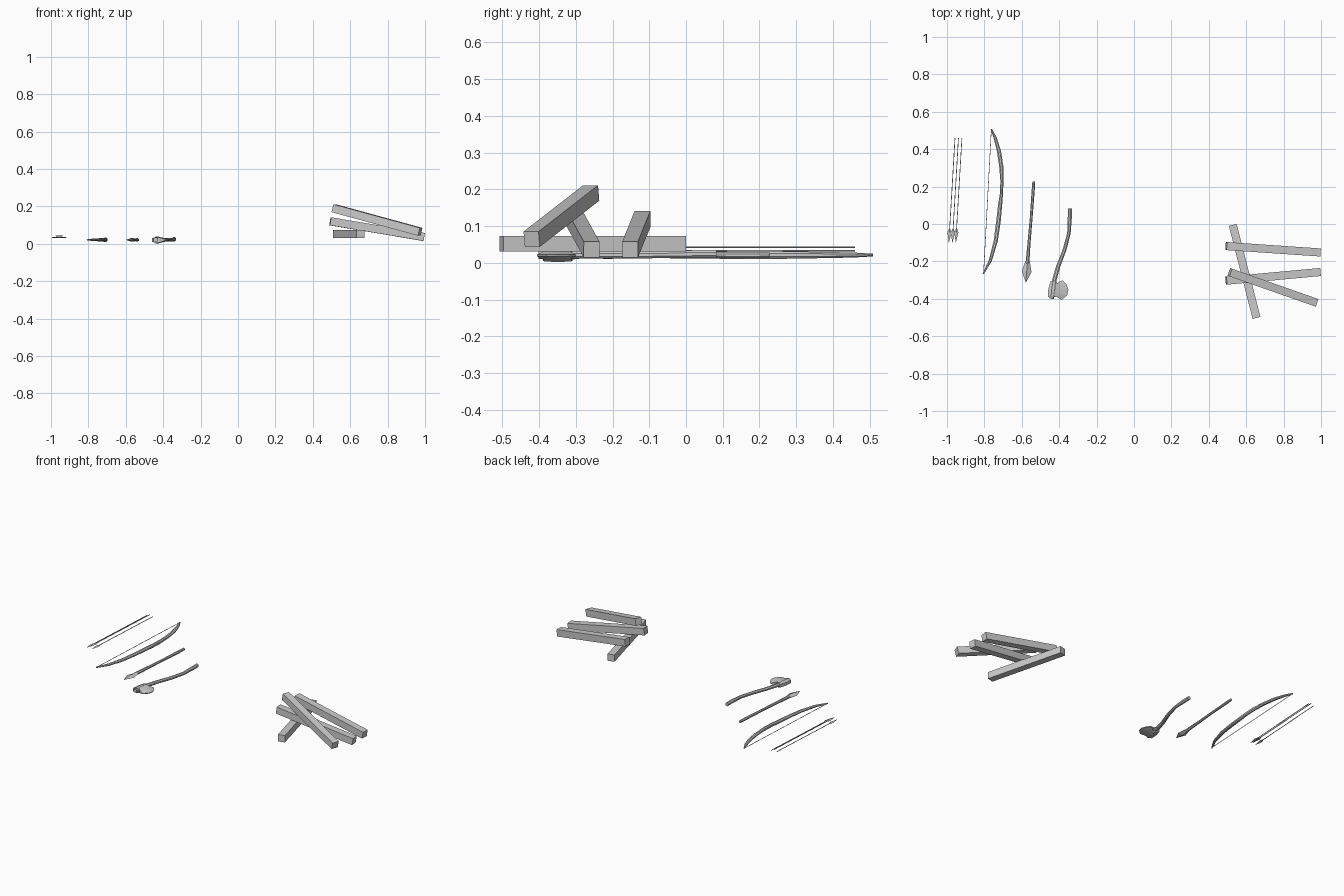
import bpy, bmesh, math
from mathutils import Vector


def finish(name, bm):
    bmesh.ops.recalc_face_normals(bm, faces=bm.faces)
    me = bpy.data.meshes.new(name)
    bm.to_mesh(me)
    bm.free()
    ob = bpy.data.objects.new(name, me)
    bpy.context.collection.objects.link(ob)
    return ob


def loft(name, stations, sides=8):
    """Tube through stations (x, y, z, half width, half height)."""
    bm = bmesh.new()
    pts = [Vector(s[:3]) for s in stations]
    rings = []
    for i, (p, s) in enumerate(zip(pts, stations)):
        d = (pts[min(i + 1, len(pts) - 1)] - pts[max(i - 1, 0)]).normalized()
        side = d.cross(Vector((0, 0, 1))).normalized()
        up = side.cross(d)
        rings.append([bm.verts.new(p + side * s[3] * math.cos(a) + up * s[4] * math.sin(a))
                      for a in [2 * math.pi * (k + 0.5 * (sides != 4)) / sides for k in range(sides)]])
    for a, b in zip(rings, rings[1:]):
        for k in range(sides):
            n = (k + 1) % sides
            bm.faces.new((a[k], a[n], b[n], b[k]))
    bm.faces.new(rings[0])
    bm.faces.new(rings[-1])
    return finish(name, bm)


def wedge(name, rim, root, z, root_h, rim_h):
    """Flat blade from a thick root line to a thin cutting rim."""
    bm = bmesh.new()
    n = len(rim)
    cols = []
    for i, r in enumerate(rim):
        t = i / (n - 1)
        q = [root[0][k] * (1 - t) + root[1][k] * t for k in (0, 1)]
        m = [q[k] * 0.5 + r[k] * 0.5 for k in (0, 1)]
        row = ((q, root_h), (m, (root_h + rim_h) * 0.5), (r, rim_h))
        cols.append([[bm.verts.new((p[0], p[1], z + s * h)) for p, h in row] for s in (1, -1)])
    for a, b in zip(cols, cols[1:]):
        for s in (0, 1):
            for j in (0, 1):
                bm.faces.new((a[s][j], a[s][j + 1], b[s][j + 1], b[s][j]))
        for j in (0, 2):
            bm.faces.new((a[0][j], b[0][j], b[1][j], a[1][j]))
    for c in (cols[0], cols[-1]):
        for j in (0, 1):
            bm.faces.new((c[0][j], c[0][j + 1], c[1][j + 1], c[1][j]))
    return finish(name, bm)


# Stack of square timbers
def beam(name, a, b, w=0.043):
    a, b = Vector(a), Vector(b)
    d = (b - a).normalized()
    side = d.cross(Vector((0, 0, 1))).normalized()
    up = side.cross(d)
    bm = bmesh.new()
    bmesh.ops.create_cube(bm, size=1)
    for v in bm.verts:
        c = v.co.copy()
        v.co = (a + b) / 2 + d * c.x * (b - a).length + side * c.y * w + up * c.z * w
    return finish(name, bm)


beam("timber_cross", (0.528, -0.005, 0.052), (0.655, -0.502, 0.052))
beam("timber_1", (0.493, -0.118, 0.12), (0.994, -0.152, 0.036))
beam("timber_2", (0.493, -0.303, 0.12), (0.994, -0.257, 0.036))
beam("timber_3", (0.512, -0.258, 0.190), (0.974, -0.42, 0.064))

# Arrows: thin shaft, flat head
for i, z in enumerate((0.033, 0.042, 0.033)):
    x0, x1 = -0.957 + 0.0185 * i, -0.99 + 0.0185 * i

    def at(y):
        return x0 + (x1 - x0) * (0.46 - y) / 0.56
    loft(f"arrow_shaft_{i + 1}", [(at(y), y, z, 0.0022, 0.0022) for y in (0.46, -0.05)], 6)
    loft(f"arrow_head_{i + 1}",
         [(at(y), y, z, w, h) for y, w, h in
          ((-0.025, 0.003, 0.003), (-0.045, 0.011, 0.003), (-0.1, 0.0005, 0.0005))], 4)

# Bow limb and string
loft("bow_limb", [
    (-0.763, 0.508, 0.021, 0.004, 0.004),
    (-0.742, 0.46, 0.021, 0.009, 0.007),
    (-0.722, 0.39, 0.021, 0.012, 0.009),
    (-0.71, 0.31, 0.021, 0.012, 0.010),
    (-0.706, 0.23, 0.021, 0.009, 0.012),
    (-0.709, 0.16, 0.021, 0.009, 0.012),
    (-0.716, 0.10, 0.021, 0.012, 0.011),
    (-0.724, 0.02, 0.021, 0.013, 0.010),
    (-0.739, -0.09, 0.021, 0.012, 0.009),
    (-0.768, -0.195, 0.021, 0.009, 0.007),
    (-0.806, -0.266, 0.021, 0.004, 0.004)])
loft("bow_string", [(-0.763, 0.5, 0.021, 0.0018, 0.0018),
                    (-0.804, -0.258, 0.021, 0.0018, 0.0018)], 6)

# Spear: shaft and leaf head
loft("spear_shaft", [
    (-0.536, 0.227, 0.021, 0.008, 0.008),
    (-0.539, 0.18, 0.021, 0.009, 0.009),
    (-0.55, 0.03, 0.021, 0.008, 0.008),
    (-0.562, -0.11, 0.021, 0.009, 0.009),
    (-0.57, -0.215, 0.021, 0.011, 0.010)])
loft("spear_head", [
    (-0.569, -0.2, 0.021, 0.012, 0.011),
    (-0.574, -0.255, 0.021, 0.026, 0.009),
    (-0.578, -0.312, 0.021, 0.001, 0.001)], 4)

# Axe: curved haft, blade and poll
loft("axe_haft", [
    (-0.343, 0.083, 0.024, 0.011, 0.012),
    (-0.343, 0.04, 0.024, 0.012, 0.012),
    (-0.348, -0.05, 0.022, 0.010, 0.010),
    (-0.372, -0.14, 0.021, 0.011, 0.010),
    (-0.405, -0.225, 0.021, 0.012, 0.010),
    (-0.426, -0.30, 0.021, 0.013, 0.011),
    (-0.44, -0.40, 0.021, 0.013, 0.012)])
loft("axe_socket", [(-0.427, -0.31, 0.02, 0.018, 0.017),
                    (-0.432, -0.35, 0.02, 0.021, 0.020),
                    (-0.437, -0.388, 0.02, 0.018, 0.017)])
wedge("axe_blade",
      [(-0.382, -0.3), (-0.362, -0.32), (-0.351, -0.352), (-0.357, -0.38), (-0.386, -0.406)],
      [(-0.425, -0.325), (-0.432, -0.378)], 0.02, 0.017, 0.002)
wedge("axe_poll", [(-0.444, -0.302), (-0.458, -0.345), (-0.461, -0.392)],
      [(-0.428, -0.325), (-0.434, -0.378)], 0.02, 0.016, 0.010)
